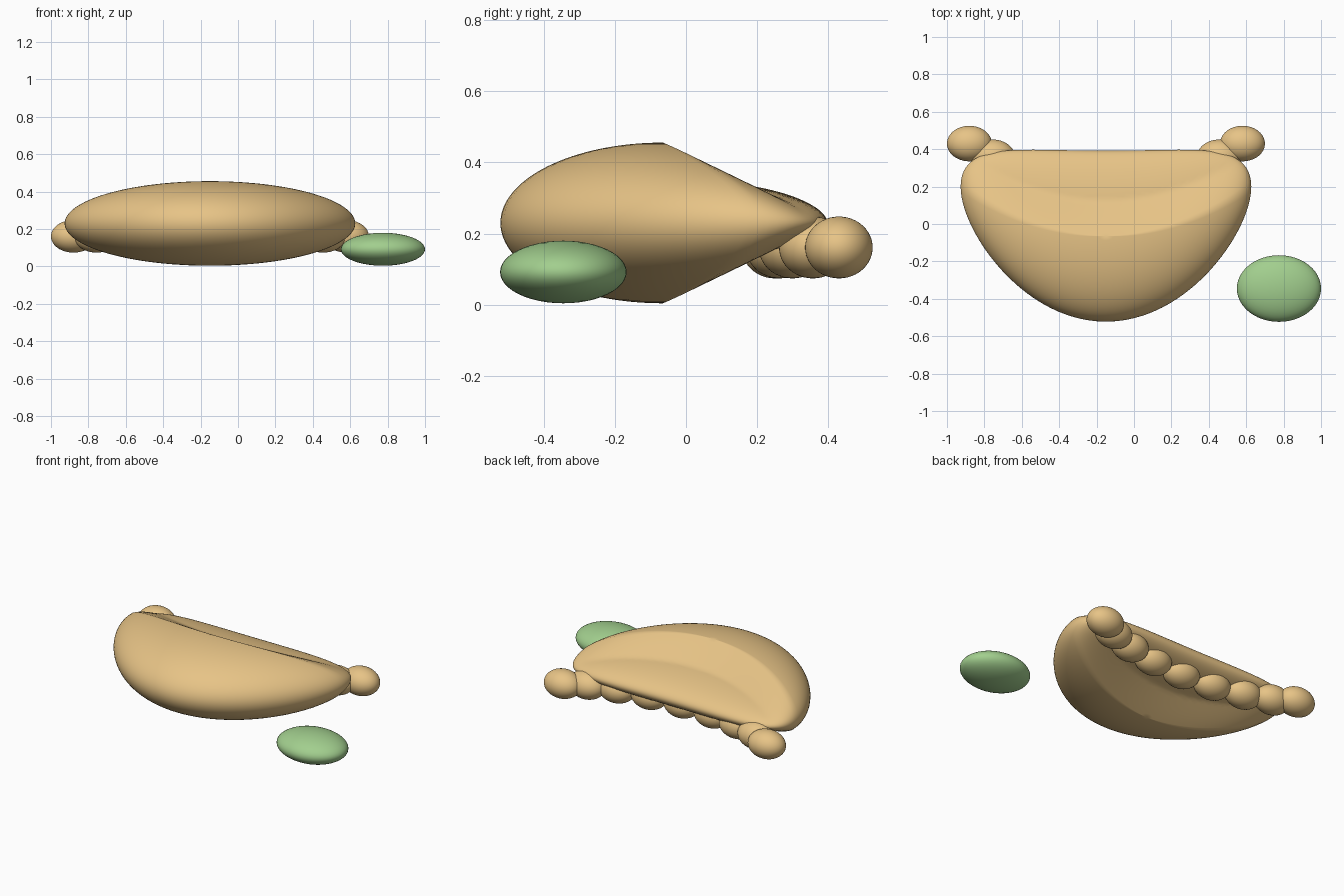
import bpy, math

if "Cube" in bpy.data.objects:
    bpy.data.objects.remove(bpy.data.objects["Cube"])

def material(name, color):
    m = bpy.data.materials.new(name)
    m.diffuse_color = (*color, 1)
    m.use_nodes = True
    m.node_tree.nodes["Principled BSDF"].inputs["Base Color"].default_value = m.diffuse_color
    return m

dough = material("dough", (0.80, 0.55, 0.24))
green = material("green", (0.36, 0.62, 0.27))

def ellipsoid(name, center, radii, mat, seg=48, rings=24):
    bpy.ops.mesh.primitive_uv_sphere_add(segments=seg, ring_count=rings, location=center)
    ob = bpy.context.object
    ob.name = name
    for v in ob.data.vertices:
        v.co = [c * r for c, r in zip(v.co, radii)]
    ob.data.materials.append(mat)
    bpy.ops.object.shade_smooth()
    return ob

# Dumpling body: ellipsoid with a thinned back half, bent into a crescent
body = ellipsoid("dumpling_body", (-0.15, -0.065, 0.23), (0.777, 0.457, 0.226), dough, 96, 64)
for v in body.data.vertices:
    back = max(0, v.co.y / 0.457)
    v.co.z *= max(0.55, 1 - 1.1 * back)
    v.co.y += 0.265 * (v.co.x / 0.777) ** 2

# Pleats: a row of beads along an arc at the back
for i in range(9):
    a = math.radians(65) * (i - 4) / 4
    x = -0.15 + 0.73 * math.sin(a) / math.sin(math.radians(65))
    y = 0.43 - 0.31 * (math.cos(a) - math.cos(math.radians(65)))
    ellipsoid(f"pleat_{i + 1}", (x, y, 0.161), (0.12, 0.095, 0.087), dough)

# Green garnish beside the dumpling
ellipsoid("garnish", (0.775, -0.345, 0.092), (0.225, 0.178, 0.088), green)
